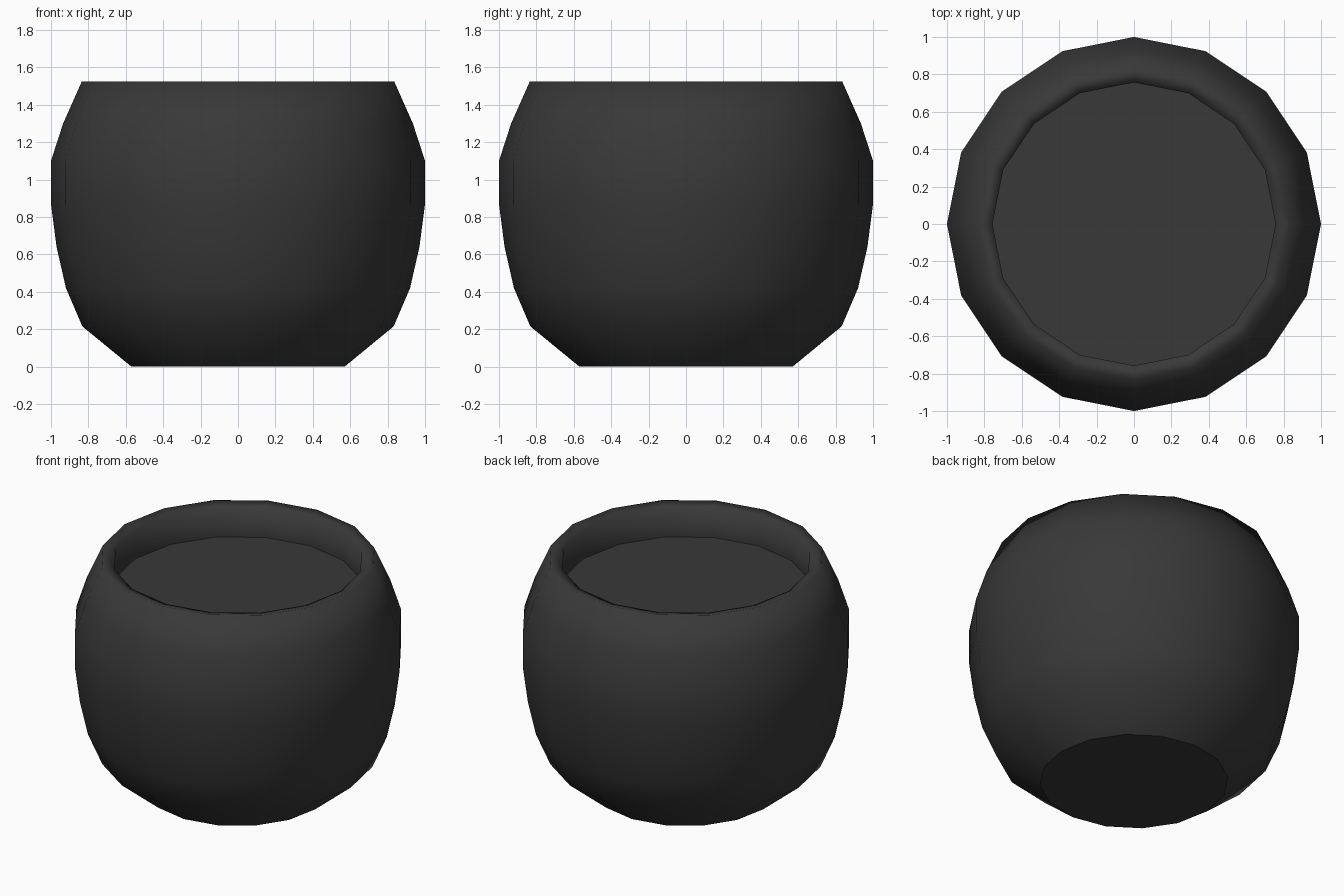
import bpy, bmesh, math

if "Cube" in bpy.data.objects:
    bpy.data.objects.remove(bpy.data.objects["Cube"])

SIDES = 16

mat = bpy.data.materials.new("dark_grey")
mat.diffuse_color = (0.04, 0.04, 0.04, 1)
mat.use_nodes = True
mat.node_tree.nodes["Principled BSDF"].inputs["Base Color"].default_value = mat.diffuse_color


def add_object(name, bm):
    bmesh.ops.recalc_face_normals(bm, faces=bm.faces)
    mesh = bpy.data.meshes.new(name)
    bm.to_mesh(mesh)
    bm.free()
    mesh.materials.append(mat)
    obj = bpy.data.objects.new(name, mesh)
    bpy.context.collection.objects.link(obj)
    return obj


def ring(bm, r, z):
    return [bm.verts.new((r * math.cos(2 * math.pi * i / SIDES),
                          r * math.sin(2 * math.pi * i / SIDES), z))
            for i in range(SIDES)]


# One closed pot: outer wall, rim, inner lip and recessed fill surface
profile = [(0.57, 0), (0.832, 0.215), (0.92, 0.42), (0.97, 0.64),
           (1.0, 0.87), (1.0, 1.10), (0.935, 1.30), (0.835, 1.525),
           (0.757, 1.505), (0.757, 1.315)]
bm = bmesh.new()
rings = [ring(bm, r, z) for r, z in profile]
for a, b in zip(rings, rings[1:]):
    for i in range(SIDES):
        j = (i + 1) % SIDES
        bm.faces.new((a[i], a[j], b[j], b[i])).smooth = True

# Flat base and flat fill surface, with sharp borders
for cap in (bm.faces.new(rings[0][::-1]), bm.faces.new(rings[-1])):
    for e in cap.edges:
        e.smooth = False
add_object("round_pot", bm)
